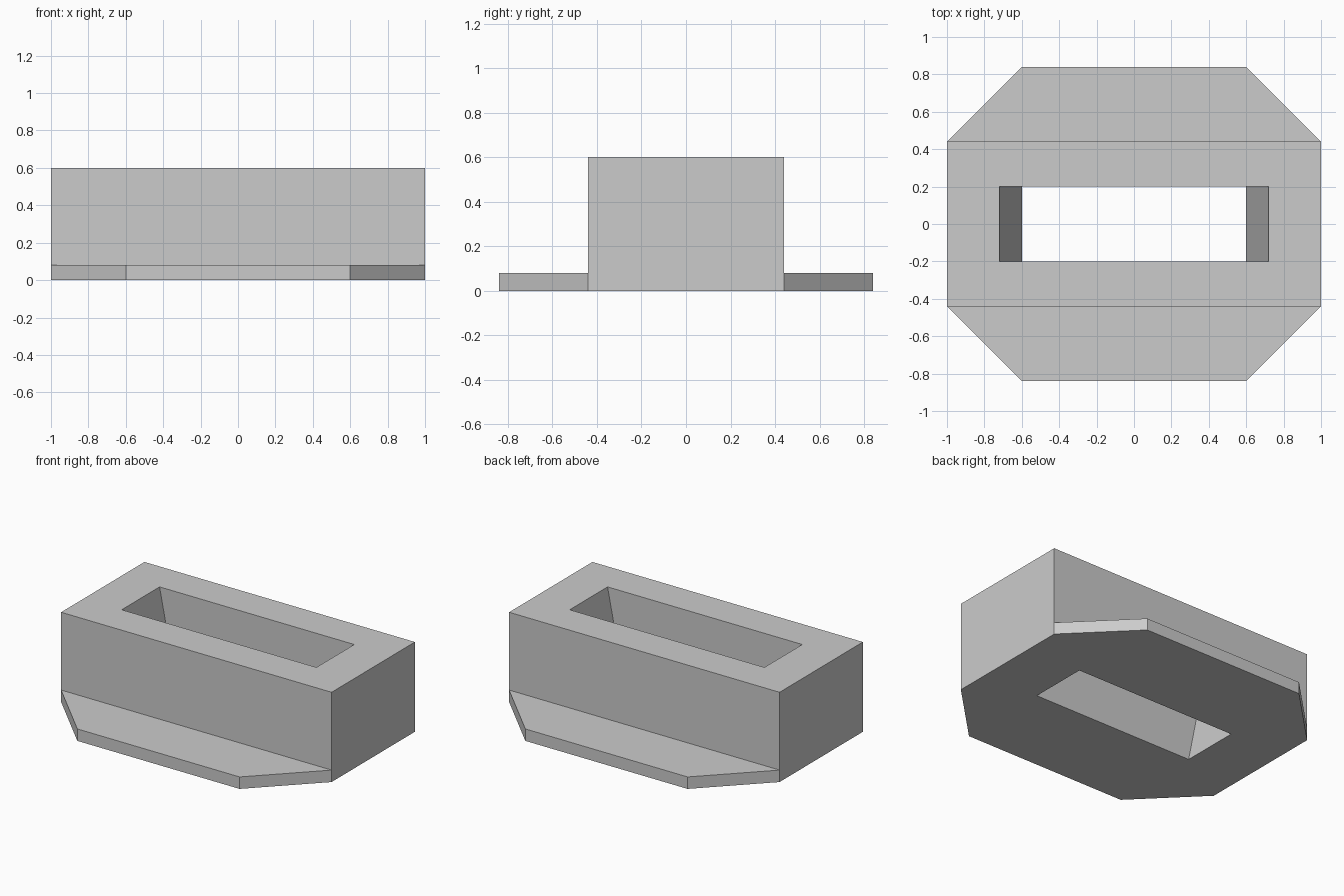
import bpy
import bmesh
from mathutils import Vector

default = bpy.data.objects.get("Cube")
if default:
    bpy.data.objects.remove(default, do_unlink=True)

LENGTH, DEPTH, HEIGHT = 2.0, 0.88, 0.6
FLANGE_HEIGHT, FLANGE_REACH, FLANGE_HALF = 0.08, 0.4, 0.6
SLOT_TOP, SLOT_BOTTOM, SLOT_HALF_DEPTH = 0.72, 0.6, 0.2

grey = bpy.data.materials.new("light grey")
grey.use_nodes = True
colour = (0.6, 0.6, 0.6, 1)
grey.diffuse_color = colour
grey.node_tree.nodes["Principled BSDF"].inputs["Base Color"].default_value = colour


def box(bm, size, centre):
    verts = bmesh.ops.create_cube(bm, size=1)["verts"]
    for v in verts:
        v.co = Vector(a * b for a, b in zip(v.co, size)) + Vector(centre)
    return verts


def make_object(name, bm):
    bmesh.ops.recalc_face_normals(bm, faces=bm.faces)
    mesh = bpy.data.meshes.new(name)
    bm.to_mesh(mesh)
    bm.free()
    mesh.materials.append(grey)
    obj = bpy.data.objects.new(name, mesh)
    bpy.context.collection.objects.link(obj)
    return obj


# Block, with its low front and back strips drawn out into tapered flanges
bm = bmesh.new()
box(bm, (LENGTH, DEPTH, HEIGHT), (0, 0, HEIGHT / 2))
bmesh.ops.bisect_plane(bm, geom=bm.verts[:] + bm.edges[:] + bm.faces[:],
                       plane_co=(0, 0, FLANGE_HEIGHT), plane_no=(0, 0, 1))
bm.normal_update()
strips = [f for f in bm.faces
          if abs(f.normal.y) > 0.9 and f.calc_center_median().z < FLANGE_HEIGHT]
for strip in strips:
    out = 1 if strip.calc_center_median().y > 0 else -1
    face = bmesh.ops.extrude_discrete_faces(bm, faces=[strip])["faces"][0]
    for v in face.verts:
        v.co.y += out * FLANGE_REACH
        v.co.x *= FLANGE_HALF / (LENGTH / 2)
bmesh.ops.dissolve_limit(bm, angle_limit=0.01, verts=bm.verts[:], edges=bm.edges[:])
body = make_object("flanged_block", bm)

# Slot with sloping ends, cut right through the block
bm = bmesh.new()
margin = 0.1
slope = (SLOT_TOP - SLOT_BOTTOM) / HEIGHT
for v in box(bm, (2, SLOT_HALF_DEPTH * 2, HEIGHT + 2 * margin), (0, 0, HEIGHT / 2)):
    v.co.x *= SLOT_BOTTOM + slope * v.co.z
cutter = make_object("slot_cutter", bm)
cutter.hide_render = True

cut = body.modifiers.new("slot", "BOOLEAN")
cut.operation = "DIFFERENCE"
cut.solver = "EXACT"
cut.object = cutter
bpy.context.view_layer.objects.active = body
body.select_set(True)
bpy.ops.object.modifier_apply(modifier=cut.name)
bpy.data.objects.remove(cutter, do_unlink=True)
